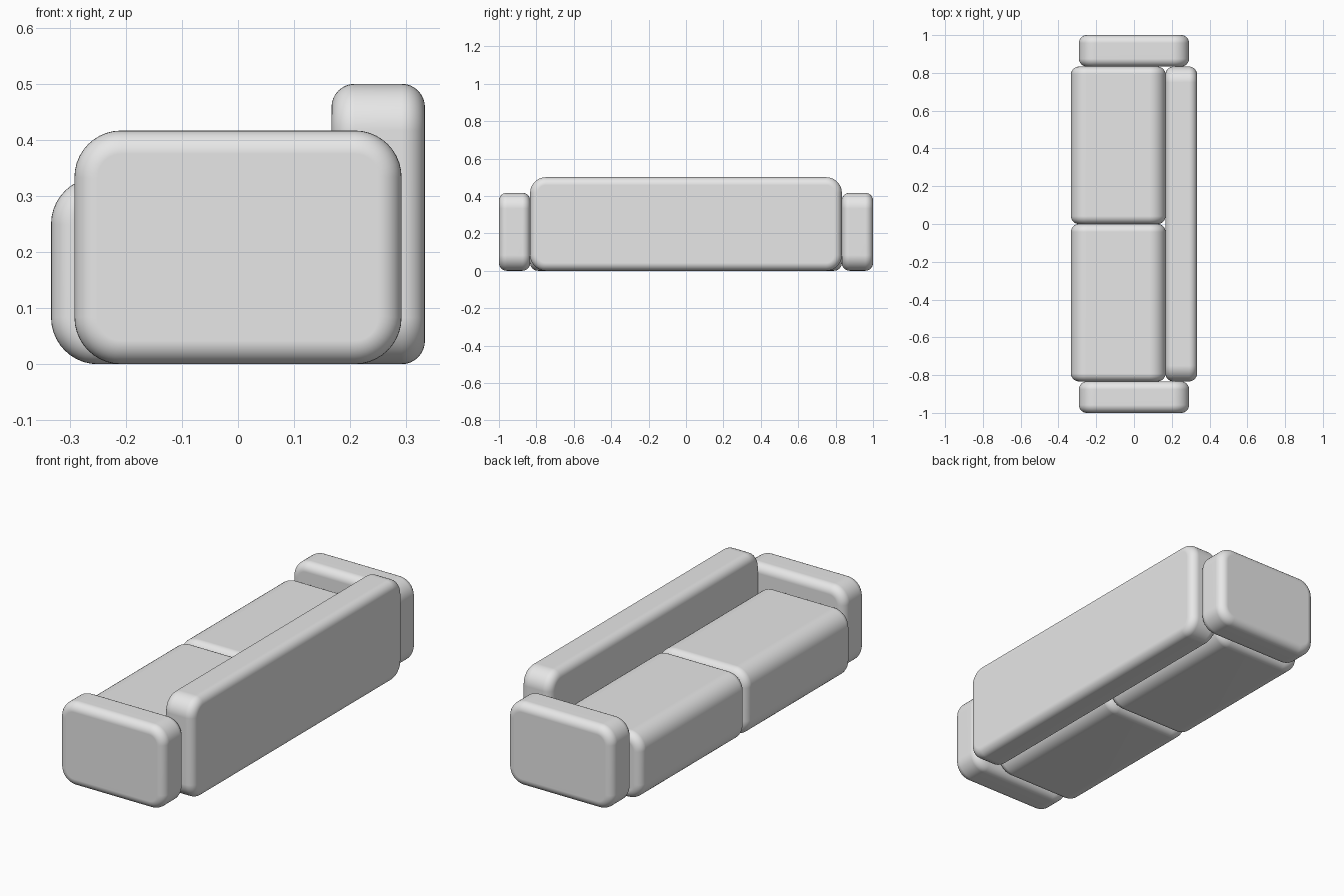
import bpy
import bmesh
from mathutils import Vector

default = bpy.data.objects.get("Cube")
if default:
    bpy.data.objects.remove(default, do_unlink=True)

U = 1 / 12          # design module: large corner radius
SMALL = U / 2       # small rim radius

fabric = bpy.data.materials.new("grey_fabric")
fabric.use_nodes = True
colour = (0.8, 0.8, 0.8, 1)
fabric.diffuse_color = colour
fabric.node_tree.nodes["Principled BSDF"].inputs["Base Color"].default_value = colour


def cushion(name, low, high, axis):
    """Box with large rounded corners along one axis and softer rims on its two ends."""
    low, high = Vector(low) * U, Vector(high) * U
    centre, size = (low + high) / 2, high - low
    bm = bmesh.new()
    bmesh.ops.create_cube(bm, size=1)
    bmesh.ops.scale(bm, vec=size, verts=bm.verts)

    # Large rounding of the four edges running along the axis
    along = [e for e in bm.edges
             if abs(e.verts[0].co[axis] - e.verts[1].co[axis]) > SMALL]
    bmesh.ops.bevel(bm, geom=along, offset=U, segments=10, profile=0.5, affect='EDGES')

    # Soft rounding around both end caps
    rims = [e for e in bm.edges
            if abs(e.verts[0].co[axis] - e.verts[1].co[axis]) < SMALL]
    bmesh.ops.bevel(bm, geom=rims, offset=SMALL, segments=8, profile=0.5, affect='EDGES')
    bmesh.ops.recalc_face_normals(bm, faces=bm.faces)
    for face in bm.faces:
        face.smooth = True

    mesh = bpy.data.meshes.new(name)
    bm.to_mesh(mesh)
    bm.free()
    mesh.materials.append(fabric)
    obj = bpy.data.objects.new(name, mesh)
    obj.location = centre
    bpy.context.collection.objects.link(obj)
    # Keep the large faces flat-looking
    obj.modifiers.new("weighted_normals", 'WEIGHTED_NORMAL')


# Backrest, long upright slab
cushion("backrest", (2, -10, 0), (4, 10, 6), 0)

# Seats and armrests at both ends
for label, side in (("front", -1), ("rear", 1)):
    for part, x0, x1, inner, outer, top in (
            ("seat", -4, 2, 0, 10, 4),
            ("armrest", -3.5, 3.5, 10, 12, 5)):
        y0, y1 = sorted((side * inner, side * outer))
        cushion(f"{label}_{part}", (x0, y0, 0), (x1, y1, top), 1)
